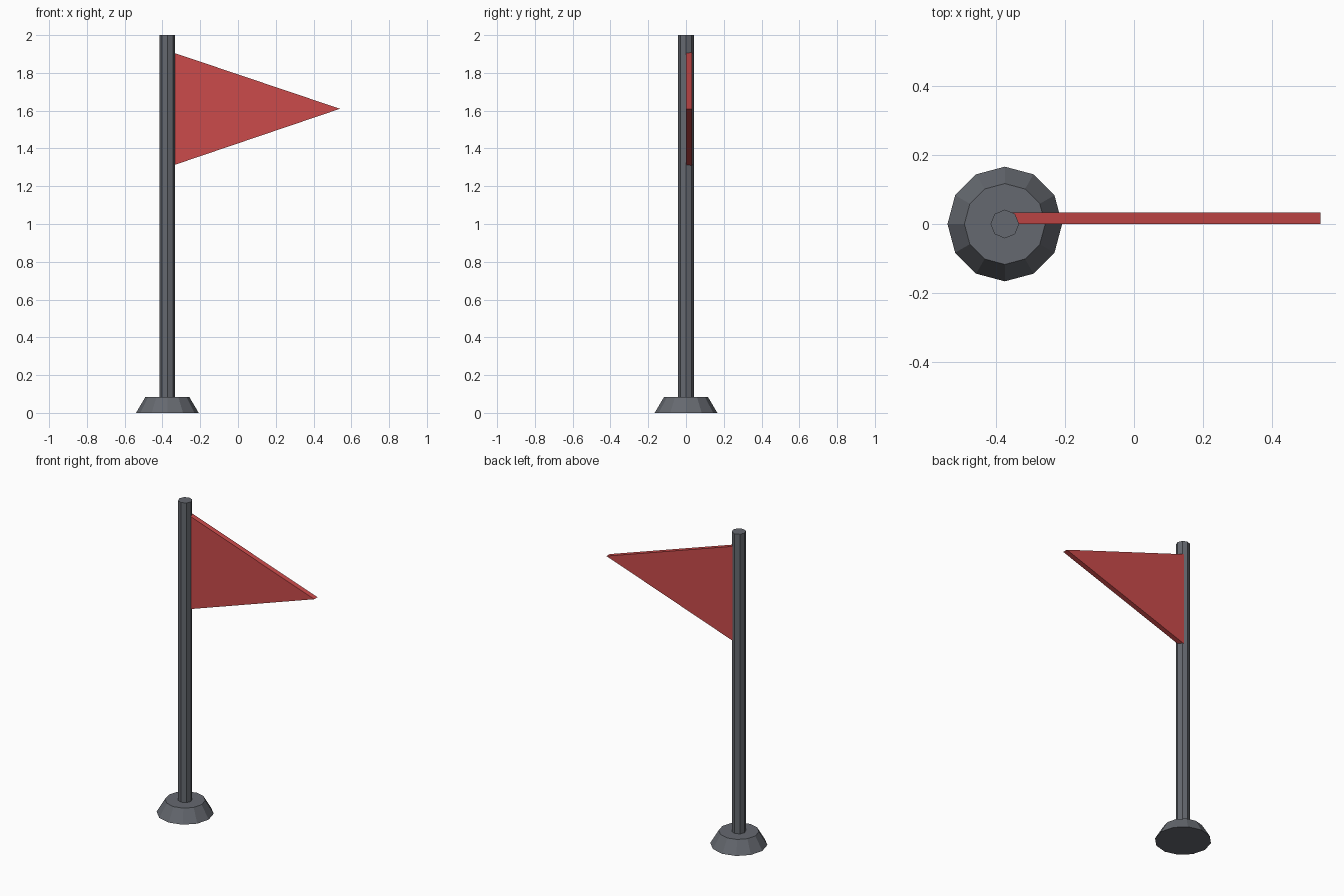
import bpy, bmesh
from math import pi
from mathutils import Matrix

if "Cube" in bpy.data.objects:
    bpy.data.objects.remove(bpy.data.objects["Cube"])

POLE_X = -0.374


def material(name, color):
    mat = bpy.data.materials.new(name)
    mat.diffuse_color = color
    mat.use_nodes = True
    mat.node_tree.nodes["Principled BSDF"].inputs["Base Color"].default_value = mat.diffuse_color
    return mat


def finish(name, bm, mat):
    bmesh.ops.recalc_face_normals(bm, faces=bm.faces)
    mesh = bpy.data.meshes.new(name)
    bm.to_mesh(mesh)
    bm.free()
    mesh.materials.append(mat)
    obj = bpy.data.objects.new(name, mesh)
    bpy.context.collection.objects.link(obj)
    return obj


def frustum(name, sides, r_bottom, r_top, z0, z1, mat):
    bm = bmesh.new()
    bmesh.ops.create_cone(bm, cap_ends=True, segments=sides,
                          radius1=r_bottom, radius2=r_top, depth=z1 - z0,
                          matrix=Matrix.Translation((POLE_X, 0, (z0 + z1) / 2)))
    return finish(name, bm, mat)


grey = material("dark_grey", (0.13, 0.14, 0.16, 1))
red = material("flag_red", (0.6, 0.07, 0.07, 1))

# Weighted foot and pole
frustum("base", 12, 0.166, 0.117, 0.0, 0.083, grey)
frustum("pole", 8, 0.0415, 0.0415, 0.0, 2.0, grey)

# Triangular pennant, its inner edge buried in the pole
bm = bmesh.new()
outline = [(POLE_X, 1.30), (0.54, 1.61), (POLE_X, 1.918)]
face = bm.faces.new([bm.verts.new((x, 0.0, z)) for x, z in outline])
extruded = bmesh.ops.extrude_face_region(bm, geom=[face], use_keep_orig=True)
moved = [v for v in extruded["geom"] if isinstance(v, bmesh.types.BMVert)]
bmesh.ops.translate(bm, verts=moved, vec=(0, 0.033, 0))
finish("pennant", bm, red)
